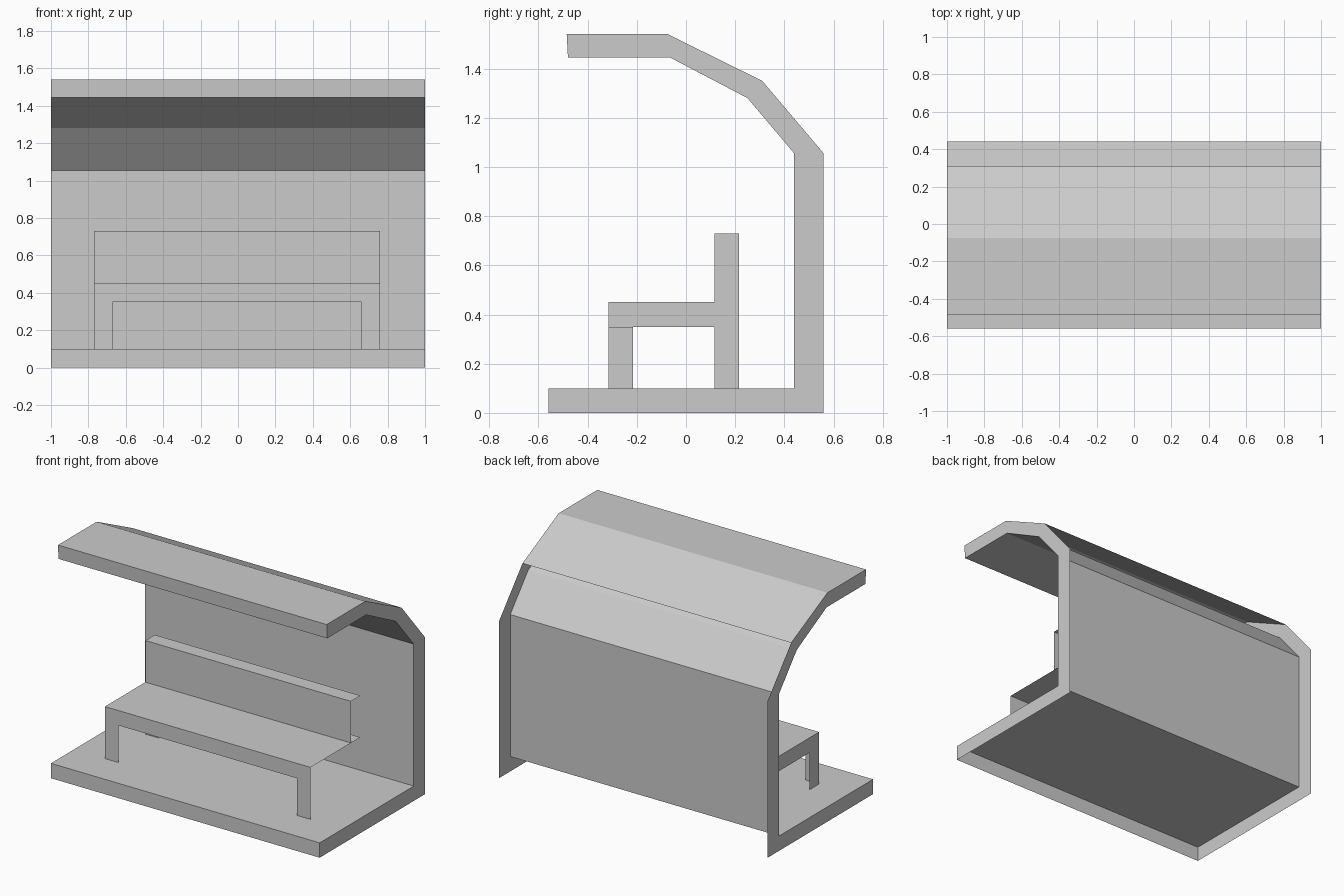
import bpy
import bmesh
from mathutils import Vector

cube = bpy.data.objects.get("Cube")
if cube:
    bpy.data.objects.remove(cube, do_unlink=True)

# One plain grey for the whole model
grey = bpy.data.materials.new("plain grey")
grey.use_nodes = True
colour = (0.6, 0.6, 0.6, 1)
grey.diffuse_color = colour
grey.node_tree.nodes["Principled BSDF"].inputs["Base Color"].default_value = colour


def finish(name, bm):
    mesh = bpy.data.meshes.new(name)
    bm.to_mesh(mesh)
    bm.free()
    mesh.materials.append(grey)
    obj = bpy.data.objects.new(name, mesh)
    bpy.context.collection.objects.link(obj)
    return obj


def extrude_profile(name, profile, half_width, open_edges):
    """Capped extrusion along x of a (y, z) outline, leaving some sides open."""
    bm = bmesh.new()
    right = [bm.verts.new((-half_width, y, z)) for y, z in profile]
    left = [bm.verts.new((half_width, y, z)) for y, z in profile]
    bm.faces.new(left)
    bm.faces.new(right[::-1])
    count = len(profile)
    for i in range(count):
        if i not in open_edges:
            j = (i + 1) % count
            bm.faces.new((right[i], right[j], left[j], left[i]))
    return finish(name, bm)


def open_block(name, x, y, z, keep):
    """Box between (low, high) ranges that keeps only faces in given directions."""
    bm = bmesh.new()
    bmesh.ops.create_cube(bm, size=1)
    drop = [f for f in bm.faces
            if not any(f.normal.dot(Vector(d)) > 0.9 for d in keep)]
    bmesh.ops.delete(bm, geom=drop, context="FACES")
    for v in bm.verts:
        v.co = [(lo + hi) / 2 + c * (hi - lo)
                for c, (lo, hi) in zip(v.co, (x, y, z))]
    return finish(name, bm)


# Shelter: floor, rear wall and bent roof as one outline
shelter = [
    (-0.56, 0), (0.56, 0), (0.56, 1.055), (0.31, 1.35), (-0.075, 1.54), (-0.485, 1.54),
    (-0.48, 1.445), (-0.065, 1.445), (0.25, 1.28), (0.44, 1.055), (0.44, 0.1), (-0.56, 0.1),
]
# Underside, rear wall outside and lower roof bend outside are open
extrude_profile("shelter_shell", shelter, 1, open_edges={0, 1, 2})

# Bench, made of open-backed panels
FRONT, TOP, END = (0, -1, 0), (0, 0, 1), (-1, 0, 0)
bench_x = (-0.77, 0.76)
front_y, back_y = (-0.315, -0.215), (0.115, 0.215)
open_block("bench_seat", bench_x, (front_y[0], back_y[1]), (0.35, 0.45), (FRONT, TOP, END))
open_block("bench_backrest", bench_x, back_y, (0.45, 0.73), (FRONT, TOP, END))

# Bench legs
right_x, left_x = (-0.77, -0.67), (0.66, 0.76)
for name, x, y in (("front_right_leg", right_x, front_y),
                   ("front_left_leg", left_x, front_y),
                   ("back_right_leg", right_x, back_y)):
    open_block(name, x, y, (0.1, 0.35), (FRONT, END))
